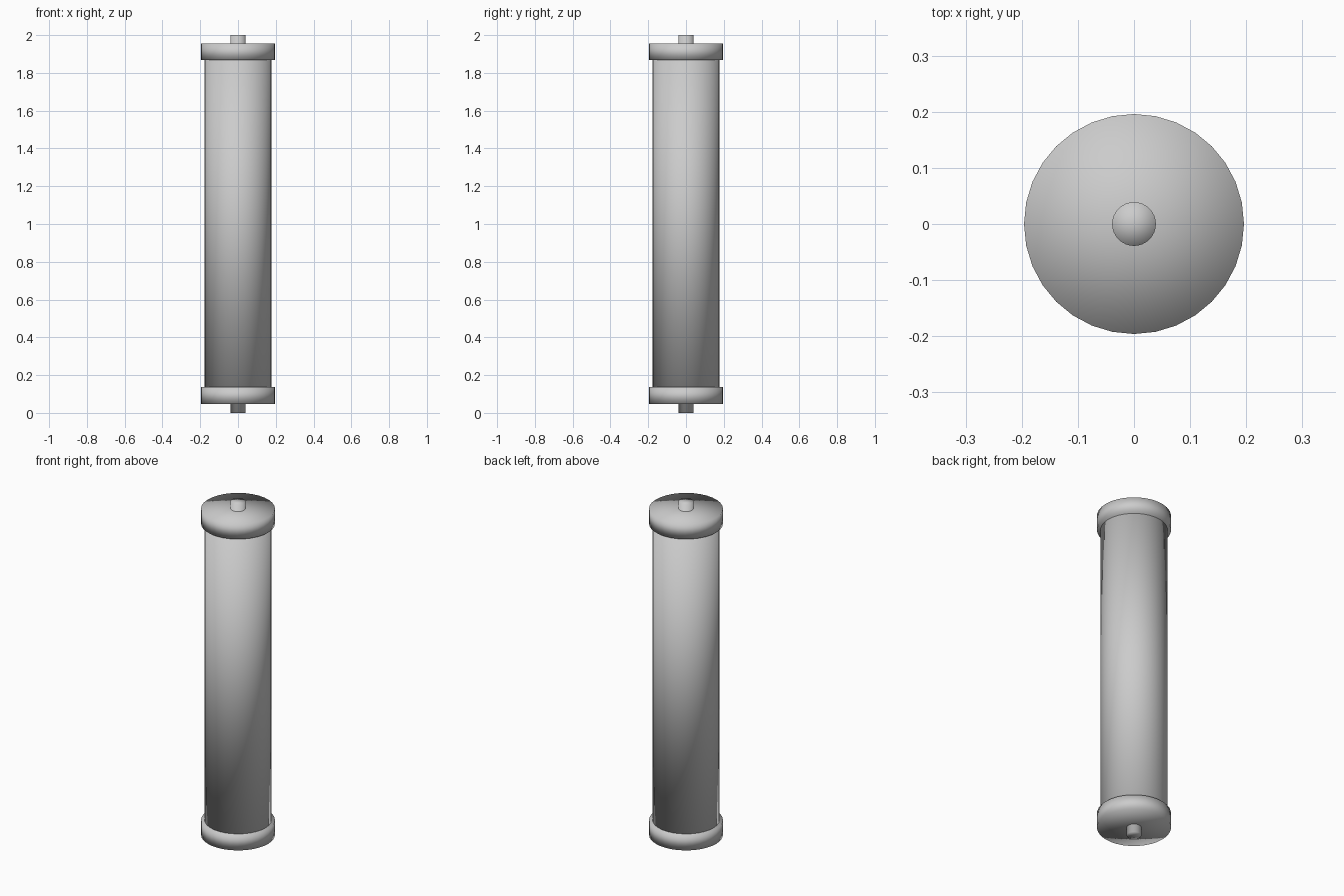
import bpy

if "Cube" in bpy.data.objects:
    bpy.data.objects.remove(bpy.data.objects["Cube"])


def cylinder(name, radius, z0, z1, sides=32):
    # Fully smooth cylinder with fan-filled ends
    bpy.ops.mesh.primitive_cylinder_add(
        vertices=sides, radius=radius, depth=z1 - z0,
        end_fill_type='TRIFAN', location=(0, 0, (z0 + z1) / 2))
    obj = bpy.context.object
    obj.name = name
    bpy.ops.object.shade_smooth()
    return obj


# Axle running through the whole roller
cylinder("axle", 0.039, 0.0, 2.0)

# Main drum, seated slightly inside the end caps
cylinder("drum", 0.178, 0.10, 1.90)

# Matching end caps
for name, z0 in (("bottom_cap", 0.048), ("top_cap", 1.868)):
    cylinder(name, 0.196, z0, z0 + 0.088)
